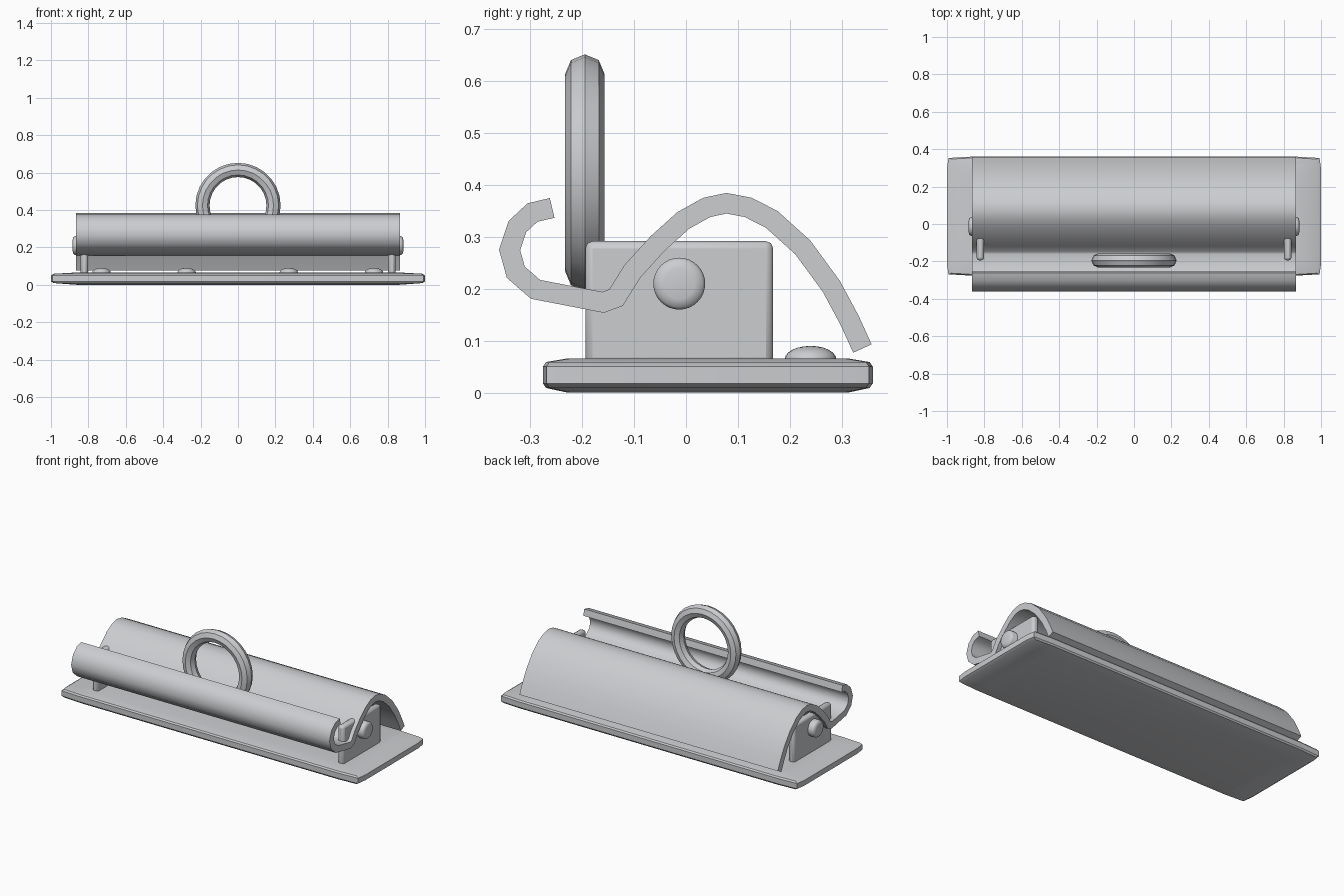
import bpy, bmesh, math
from mathutils import Vector

cube = bpy.data.objects.get("Cube")
if cube:
    bpy.data.objects.remove(cube, do_unlink=True)

steel = bpy.data.materials.new("brushed_steel")
steel.use_nodes = True
COLOUR = (0.6, 0.61, 0.63, 1)
steel.diffuse_color = COLOUR
steel.node_tree.nodes["Principled BSDF"].inputs["Base Color"].default_value = COLOUR


def finish(name, bm, angle=30, bevel=0, segments=2):
    """Turn a bmesh into a named, coloured and shaded object."""
    bmesh.ops.recalc_face_normals(bm, faces=bm.faces)
    mesh = bpy.data.meshes.new(name)
    bm.to_mesh(mesh)
    bm.free()
    mesh.materials.append(steel)
    obj = bpy.data.objects.new(name, mesh)
    bpy.context.collection.objects.link(obj)
    if bevel:
        mod = obj.modifiers.new("soft_edges", 'BEVEL')
        mod.width, mod.segments = bevel, segments
    if angle:
        bpy.ops.object.select_all(action='DESELECT')
        obj.select_set(True)
        bpy.context.view_layer.objects.active = obj
        bpy.ops.object.shade_smooth_by_angle(angle=math.radians(angle))
    return obj


def loft(rings, closed=False):
    """Bridge rings of points, capping the ends or joining them in a loop."""
    bm = bmesh.new()
    loops = [[bm.verts.new(p) for p in ring] for ring in rings]
    n = len(loops[0])
    pairs = list(zip(loops, loops[1:])) + ([(loops[-1], loops[0])] if closed else [])
    for a, b in pairs:
        for i in range(n):
            j = (i + 1) % n
            bm.faces.new((a[i], a[j], b[j], b[i]))
    if not closed:
        bm.faces.new(loops[0])
        bm.faces.new(loops[-1])
    return bm


# Base plate: stacked outlines with clipped corners and thinning rims
def plate_outline(hx, hy, z):
    quad = [(hx, 0.8 * hy), (hx - 0.008, hy - 0.007), (0.87 * hx, hy)]
    back = quad + [(-x, y) for x, y in reversed(quad)]
    outline = back + [(x, -y) for x, y in reversed(back)]
    return [(x, y + 0.042, z) for x, y in outline]


levels = [(0.86, 0.27, 0.0), (0.985, 0.312, 0.009), (1, 0.318, 0.018),
          (1, 0.318, 0.05), (0.985, 0.312, 0.059), (0.86, 0.27, 0.066)]
finish("base_plate", loft([plate_outline(*lv) for lv in levels]))

# Clamp cover: bent sheet given by its centre line (y, z)
path = [Vector(p) for p in (
    (-.258, .356), (-.296, .347), (-.325, .32), (-.34, .275), (-.328, .232),
    (-.29, .199), (-.16, .174), (-.135, .183), (-.103, .234), (-.055, .287),
    (-.005, .332), (.04, .357), (.078, .365), (.12, .357), (.165, .334),
    (.225, .28), (.28, .205), (.315, .14), (.34, .085))]


def sheet_profile(points, half):
    left, right = [], []
    for i, p in enumerate(points):
        before = (p - points[i - 1]).normalized() if i else None
        after = (points[i + 1] - p).normalized() if i + 1 < len(points) else before
        before = before or after
        tangent = (before + after).normalized()
        offset = Vector((-tangent.y, tangent.x)) * half / tangent.dot(after)
        left.append(p + offset)
        right.append(p - offset)
    return left + right[::-1]


profile = sheet_profile(path, 0.0195)
finish("clamp_cover", loft([[(x, p.x, p.y) for p in profile] for x in (-0.865, 0.865)]), 40)

# Hanging ring with an eight-sided section
rings = []
for i in range(28):
    a = math.tau * i / 28
    ring = []
    for k in range(8):
        b = math.tau * k / 8
        r = 0.19 + 0.038 * math.cos(b)
        ring.append((r * math.cos(a), -0.195 + 0.038 * math.sin(b), 0.424 + r * math.sin(a)))
    rings.append(ring)
finish("hanging_ring", loft(rings, True), 30)

# Side lugs and hinge pins
for side, sign in (("left", 1), ("right", -1)):
    bm = bmesh.new()
    bmesh.ops.create_cube(bm, size=1)
    for v in bm.verts:
        v.co = (sign * 0.822 + v.co.x * 0.04, -0.013 + v.co.y * 0.362, 0.173 + v.co.z * 0.238)
    finish(side + "_lug", bm, 30, 0.014)

    pin = [[(sign * x, -0.013 + r * math.cos(t), 0.21 + r * math.sin(t))
            for t in (math.tau * i / 32 for i in range(32))]
           for x, r in ((0.78, 0.05), (0.872, 0.05), (0.88, 0.045), (0.884, 0.03))]
    finish(side + "_hinge_pin", loft(pin), 60)

# Domed rivets along the back of the plate
for number, x in enumerate((-0.73, -0.275, 0.272, 0.727), 1):
    bm = bmesh.new()
    bmesh.ops.create_uvsphere(bm, u_segments=24, v_segments=12, radius=0.05)
    for v in bm.verts:
        v.co = (x + v.co.x, 0.24 + v.co.y, 0.064 + v.co.z * 0.52)
    finish(f"rivet_{number}", bm, 40)
